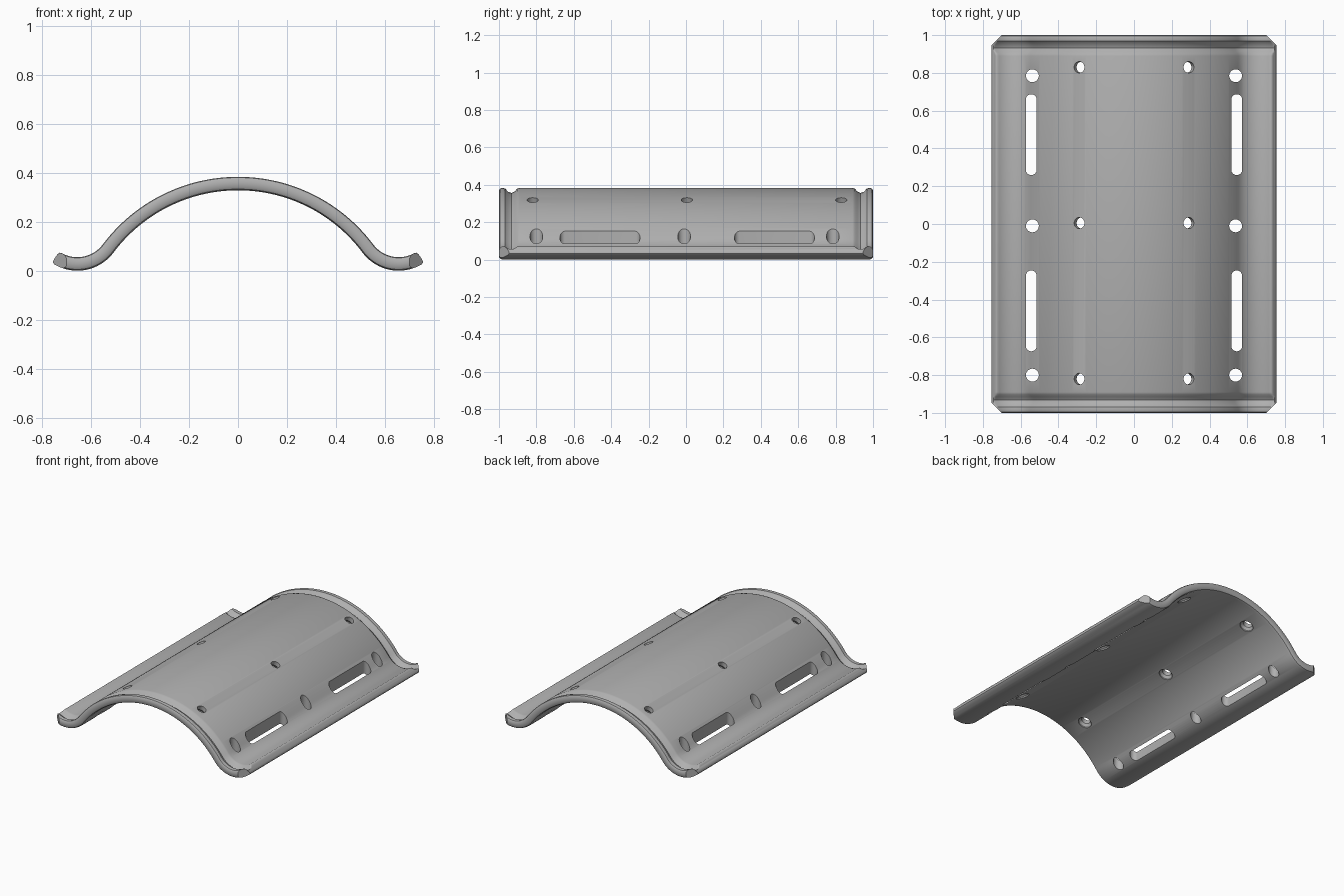
import bpy, bmesh
from math import sin, cos, pi, atan2, sqrt, asin
from mathutils import Matrix, Vector

cube = bpy.data.objects.get("Cube")
if cube:
    bpy.data.objects.remove(cube, do_unlink=True)

THICK = 0.055          # shell thickness
R_OUT = 0.69           # outer arch radius
DROP = 0.307           # arch centre below the ground
R_LIP = 0.13           # upper radius of the flared lip
LIP_Z = R_LIP + THICK
LIP_X = sqrt((R_OUT + R_LIP) ** 2 - (LIP_Z + DROP) ** 2)
ARC = atan2(LIP_X, LIP_Z + DROP)

grey = bpy.data.materials.new("plain grey")
grey.use_nodes = True
grey.diffuse_color = (0.43, 0.43, 0.43, 1)
grey.node_tree.nodes["Principled BSDF"].inputs["Base Color"].default_value = grey.diffuse_color


def make_object(name, bm):
    bmesh.ops.recalc_face_normals(bm, faces=bm.faces)
    mesh = bpy.data.meshes.new(name)
    bm.to_mesh(mesh)
    bm.free()
    mesh.materials.append(grey)
    obj = bpy.data.objects.new(name, mesh)
    bpy.context.collection.objects.link(obj)
    return obj


def skin(bm, loops):
    """Join closed loops of points into a capped solid."""
    rings = [[bm.verts.new(p) for p in loop] for loop in loops]
    n = len(rings[0])
    for a, b in zip(rings, rings[1:]):
        for i in range(n):
            j = (i + 1) % n
            bm.faces.new((a[i], a[j], b[j], b[i]))
    bm.faces.new(rings[0])
    bm.faces.new(rings[-1])


# Lengthwise section (y, height in the wall): rounded rims with a groove near each end
half = [(0.98, 0), (0.994, 0.005), (1, 0.015), (1, 0.043), (0.994, 0.052),
        (0.985, THICK), (0.968, 0.053), (0.95, 0.034), (0.932, 0.028),
        (0.915, 0.037), (0.903, 0.051), (0.89, THICK)]
section = half + [(-y, t) for y, t in reversed(half)]


def arch_loop(a):
    return [((R_OUT - THICK + t) * sin(a), y, (R_OUT - THICK + t) * cos(a) - DROP)
            for y, t in section]


def lip_loop(side, phi, shrink):
    loop = []
    for y, t in section:
        t = THICK / 2 + (t - THICK / 2) * shrink
        r = R_LIP + THICK - t
        loop.append((side * (LIP_X + r * sin(phi)), y, LIP_Z - r * cos(phi)))
    return loop


# Curved shell: arch with a flared, rounded lip on both sides
lip = [(-ARC + (ARC + 0.53) * i / 18, 1) for i in range(1, 19)]
lip += [(0.57, 0.9), (0.592, 0.7), (0.602, 0.4)]
loops = [lip_loop(-1, *p) for p in reversed(lip)]
loops += [arch_loop(ARC * i / 32) for i in range(-32, 33)]
loops += [lip_loop(1, *p) for p in lip]
bm = bmesh.new()
skin(bm, loops)

# Slanted corners
for sx in (-1, 1):
    for sy in (-1, 1):
        cut = bmesh.ops.bisect_plane(
            bm, geom=bm.verts[:] + bm.edges[:] + bm.faces[:],
            plane_co=(sx * 0.70, sy, 0), plane_no=Vector((sx, sy, 0)).normalized(),
            clear_outer=True)
        edges = [e for e in cut["geom_cut"] if isinstance(e, bmesh.types.BMEdge)]
        bmesh.ops.holes_fill(bm, edges=edges, sides=0)
shell = make_object("curved_shell", bm)

# Hole cutters: stacked rings of (height, radius), optionally stretched in y
cutters = bmesh.new()


def add_cutter(matrix, rings, stretch=0):
    loops = []
    for h, r in rings:
        loop = []
        for i in range(32):
            a = 2 * pi * (i + 0.5) / 32
            y = r * sin(a)
            loop.append(matrix @ Vector((r * cos(a), y + (stretch if y > 0 else -stretch), h)))
        loops.append(loop)
    skin(cutters, loops)


tilt = asin(0.29 / R_OUT)
for side in (-1, 1):
    # Radial screw holes, countersunk underneath
    for y in (-0.82, 0.005, 0.83):
        m = Matrix.Translation((0, y, -DROP)) @ Matrix.Rotation(side * tilt, 4, "Y")
        add_cutter(m, [(0.6, 0.047), (0.642, 0.045), (0.658, 0.03), (0.75, 0.03)])
    # Round side holes
    for y in (-0.8, -0.01, 0.785):
        add_cutter(Matrix.Translation((side * 0.538, y, 0)), [(-0.1, 0.034), (0.35, 0.034)])
    # Long strap slots
    for y in (-0.46, 0.473):
        add_cutter(Matrix.Translation((side * 0.544, y, 0)), [(-0.1, 0.029), (0.35, 0.029)], 0.185)
cutter = make_object("hole_cutters", cutters)
cutter.hide_render = True
cutter.hide_set(True)

mod = shell.modifiers.new("holes", "BOOLEAN")
mod.operation = "DIFFERENCE"
mod.solver = "EXACT"
mod.object = cutter

# Bake the holes, remove the helper and smooth the curved faces
bpy.ops.object.select_all(action="DESELECT")
shell.select_set(True)
bpy.context.view_layer.objects.active = shell
bpy.ops.object.modifier_apply(modifier=mod.name)
bpy.data.objects.remove(cutter, do_unlink=True)
bpy.ops.object.shade_smooth_by_angle(angle=0.6)
